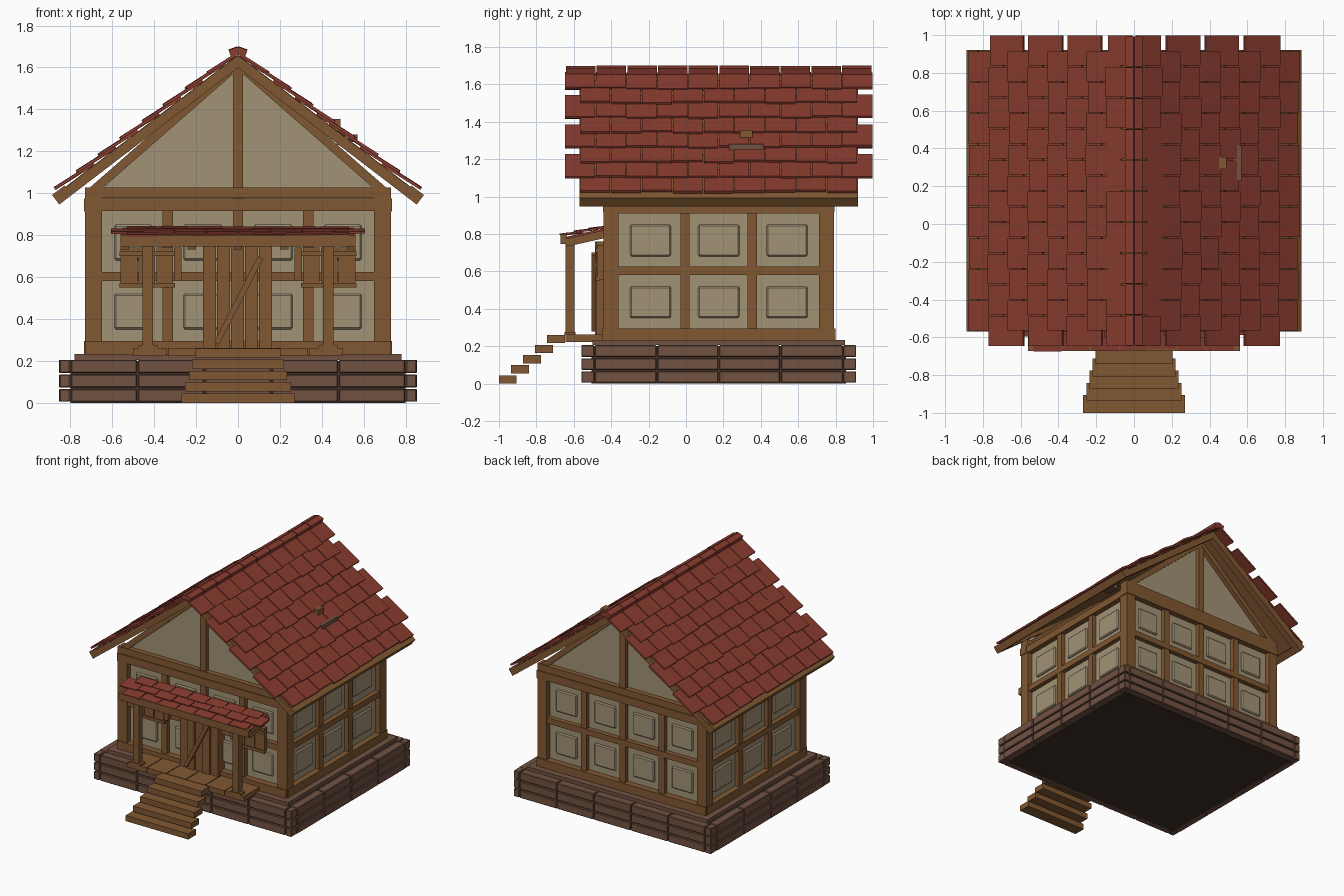
import bpy, bmesh, random
from math import atan2, hypot, atan
from mathutils import Matrix, Vector

if "Cube" in bpy.data.objects:
    bpy.data.objects.remove(bpy.data.objects["Cube"])

random.seed(4)
YC = 0.175          # centre of the house along y


def material(name, col):
    m = bpy.data.materials.new(name)
    m.diffuse_color = (*col, 1)
    m.use_nodes = True
    m.node_tree.nodes["Principled BSDF"].inputs["Base Color"].default_value = m.diffuse_color
    return m


WOOD = material("wood", (0.22, 0.098, 0.032))
TILE = material("roof_tile", (0.25, 0.045, 0.028))
WALL = material("plaster", (0.36, 0.29, 0.18))
STONE = material("stone", (0.17, 0.085, 0.055))
DARK = material("dark_base", (0.05, 0.028, 0.018))


class Part:
    """Collects boxes in one mesh, then becomes one named object."""

    def __init__(self):
        self.bm = bmesh.new()

    def box(self, x0, x1, y0, y1, z0, z1, m=Matrix()):
        c = Vector(((x0 + x1) / 2, (y0 + y1) / 2, (z0 + z1) / 2))
        s = Matrix.Diagonal((x1 - x0, y1 - y0, z1 - z0, 1))
        bmesh.ops.create_cube(self.bm, size=1, matrix=m @ Matrix.Translation(c) @ s)
        return self

    def beam(self, a, b, y0, y1, t):
        """Beam between two (x, z) points, t thick below the line."""
        m = Matrix.Translation((a[0], 0, a[1])) @ Matrix.Rotation(-atan2(b[1] - a[1], b[0] - a[0]), 4, 'Y')
        return self.box(0, hypot(b[0] - a[0], b[1] - a[1]), y0, y1, -t, 0, m)

    def done(self, name, mat, mirror=False, bevel=0, mirror_y=False):
        me = bpy.data.meshes.new(name)
        self.bm.to_mesh(me)
        self.bm.free()
        me.materials.append(mat)
        ob = bpy.data.objects.new(name, me)
        bpy.context.collection.objects.link(ob)
        if bevel:
            mod = ob.modifiers.new("bevel", 'BEVEL')
            mod.width, mod.segments = bevel, 1
        if mirror or mirror_y:
            mod = ob.modifiers.new("mirror", 'MIRROR')
            mod.use_axis = (mirror, mirror_y, False)
        if mirror_y:
            ob.location.y = YC
        return ob


def tile_rows(part, m, ends, half, width, length, thick=0.014, tilt=0.085):
    """Overlapping tiles; local x runs down the slope, y along it. Odd rows are half a tile in."""
    for i, end in enumerate(ends):
        h = half if i % 2 else half - width / 2
        for k in range(round(2 * h / width)):
            y = -h + k * width
            e = random.uniform(-0.008, 0.008)
            start = max(0.01, end - length)
            r = Matrix.Translation((start, y, random.uniform(0, 0.003))) @ Matrix.Rotation(-tilt, 4, 'Y')
            part.box(0, end - start + e, 0.003, width - 0.003, 0, thick, m @ r)


# --- foundation: three courses of stone blocks round a dark core ---
Part().box(-.80, .80, -.505, .855, 0, .2).done("foundation_core", DARK)
p = Part()
for z0, z1 in ((.005, .065), (.073, .135), (.143, .205)):
    xs = [-.855, -.80, -.48, -.16, .16, .48, .80, .855]
    ys = [-.665, -.33, 0, .33, .665]
    for a, b in zip(xs, xs[1:]):
        p.box(a + .003, b - .003, .665, .735, z0, z1)
        p.box(a + .003, b - .003, -.735, -.665, z0, z1)
    for a, b in zip(ys, ys[1:]):
        for s in (-1, 1):
            x = sorted((s * .79, s * .855))
            p.box(*x, a + .003, b - .003, z0, z1)
p.done("foundation_blocks", STONE, bevel=.004).location.y = YC
Part().box(-.78, .78, -.50, .85, .205, .232).done("foundation_ledge", STONE)

# --- plaster walls, gables and raised wall panels ---
Part().box(-.69, .69, -.40, .75, .23, .98).done("walls", WALL)
bm = bmesh.new()
f = bm.faces.new([bm.verts.new(v) for v in ((-.67, -.40, 1.0), (.67, -.40, 1.0), (0, -.40, 1.62))])
g = bmesh.ops.extrude_face_region(bm, geom=[f])["geom"]
bmesh.ops.translate(bm, verts=[v for v in g if isinstance(v, bmesh.types.BMVert)], vec=(0, 1.15, 0))
bmesh.ops.recalc_face_normals(bm, faces=bm.faces[:])
gable = Part()
gable.bm.free()
gable.bm = bm
gable.done("gable_walls", WALL)

p = Part()      # quarter of the house is built, then mirrored in x and y
for z0, z1 in ((.35, .52), (.68, .85)):
    for x0, x1 in ((.075, .26), (.41, .59)):
        p.box(x0, x1, -.59, -.57, z0, z1)
    p.box(.68, .705, -.475, -.255, z0, z1)
p.done("wall_panels", WALL, mirror=True, mirror_y=True, bevel=.008)
p = Part()
for z0, z1 in ((.35, .52), (.68, .85)):
    p.box(-.705, .705, -.11, .11, z0, z1)
p.done("middle_side_panels", WALL, bevel=.008).location.y = YC

# --- timber frame ---
p = Part()
p.box(.65, .73, -.615, -.535, .23, .98)                  # corner post
p.box(.69, .722, -.205, -.155, .29, .92)                 # side stud
p.box(.31, .36, -.607, -.57, .29, .92)                   # front stud
p.box(.0, .735, -.62, -.55, .915, .975)                  # end plate
p.box(.0, .73, -.615, -.54, .977, 1.028)                 # tie beam
p.box(.0, .725, -.612, -.56, .58, .625)                  # middle rail
p.box(.0, .73, -.625, -.55, .232, .295)                  # end sill
p.box(.68, .735, -.61, 0, .232, .295)                    # side sill
p.box(.68, .725, -.61, 0, .58, .625)                     # side rail
p.box(.66, .732, -.615, 0, .91, .965)                    # side plate
p.box(0, .025, -.607, -.57, .29, 1.62)                   # centre post and king post
p.beam((0, 1.645), (.715, 1.02), -.61, -.56, .042)       # gable rafter
p.done("timber_frame", WOOD, mirror=True, mirror_y=True)

# --- main roof ---
ang = atan(.765)
slope = Matrix.Translation((0, YC, 1.655)) @ Matrix.Rotation(ang, 4, 'Y')
Part().box(.0, 1.07, -.67, .67, -.018, .004, slope).done("roof_boards", WOOD, mirror=True)
p = Part()
for y in (-.745, .69):
    p.box(0, 1.09, y, y + .055, -.045, .002, slope)
p.done("barge_rafters", WOOD, mirror=True)
Part().box(1.055, 1.108, -.745, .745, -.045, .012, slope).done("eave_beams", WOOD, mirror=True)
p = Part()
for i in range(8):
    u = .13 + i * .132
    p.box(u - .02, u, -.745, .745, .0, .012, slope)
p.done("roof_battens", WOOD, mirror=True)
for s, name in ((1, "right"), (-1, "left")):
    p = Part()
    m = Matrix.Translation((0, YC, 1.657)) @ Matrix.Rotation(ang if s > 0 else 0, 4, 'Y')
    if s < 0:
        m = Matrix.Translation((0, YC, 1.657)) @ Matrix.Rotation(3.14159265, 4, 'Z') @ Matrix.Rotation(ang, 4, 'Y')
    ends = [1.075 - i * .1305 for i in range(8)]
    tile_rows(p, m, ends, .825, .165, .215)
    p.done("roof_tiles_" + name, TILE)
p = Part()
for i in range(10):
    y = -.82 + i * .164
    r = Matrix.Translation((0, YC + y, 1.69 + random.uniform(0, .004)))
    for s in (-1, 1):
        x = sorted((0, s * .045))
        p.box(*x, .003, .161, -.03, .008, r @ Matrix.Rotation(s * .35, 4, 'Y'))
p.done("ridge_tiles", TILE)

# --- small fittings on the right slope ---
Part().box(.435, .49, .29, .355, 1.28, 1.355).done("roof_vent", WOOD)
Part().box(.515, .57, .23, .415, 1.245, 1.28).box(.47, .53, .27, .37, 1.23, 1.28).done("roof_plank", STONE)

# --- porch ---
p = Part()
for i in range(6):
    x = -.505 + i * .1683
    p.box(x + .003, x + .165, -.645, -.43, .222, .262)
p.done("porch_deck", WOOD)
p = Part()
p.box(.405, .455, -.645, -.597, .26, .755)
p.box(.385, .475, -.65, -.59, .26, .275)
p.done("porch_posts", WOOD, mirror=True)
Part().box(-.56, .56, -.672, -.64, .745, .80).done("porch_front_beam", WOOD)
pm = Matrix.Translation((0, -.42, .832)) @ Matrix.Rotation(-1.57079633, 4, 'Z') @ Matrix.Rotation(.22, 4, 'Y')
p = Part()
for x in (-.54, -.43, -.22, 0, .22, .43, .54):
    p.box(0, .235, x - .02, x + .02, -.05, -.008, pm)
p.done("porch_rafters", WOOD)
p = Part()
p.box(0, .235, -.55, .55, -.008, .002, pm)
tile_rows(p, pm, [.25, .175, .1], .61, .1525, .12, .011, .1)
p.done("porch_roof_tiles", TILE)

# --- shutters behind the porch posts ---
p = Part()
for x0, x1 in ((.27, .305), (.31, .39), (.395, .475), (.48, .56)):
    p.box(x0, x1, -.475, -.44, .555 if x0 > .3 else .58, .74)
p.box(.30, .565, -.485, -.46, .55, .572).box(.30, .565, -.485, -.46, .70, .722)
p.done("shutters", WOOD, mirror=True)

# --- plank door with a diagonal brace ---
p = Part()
for i in range(5):
    x = -.17 + i * .067
    p.box(x + .002, x + .065, -.478 - .008 * (i % 2), -.40, .262, .76)
p.done("door_planks", WOOD)
Part().beam((-.115, .29), (.095, .70), -.505, -.48, .028).done("door_brace", WOOD)

# --- front steps ---
p = Part()
for i, w in enumerate((.27, .252, .235, .22, .203)):
    y, z = -1 + i * .0645, i * .054
    p.box(-w, w, y, y + .095, z, z + .044)
p.done("front_steps", WOOD)
